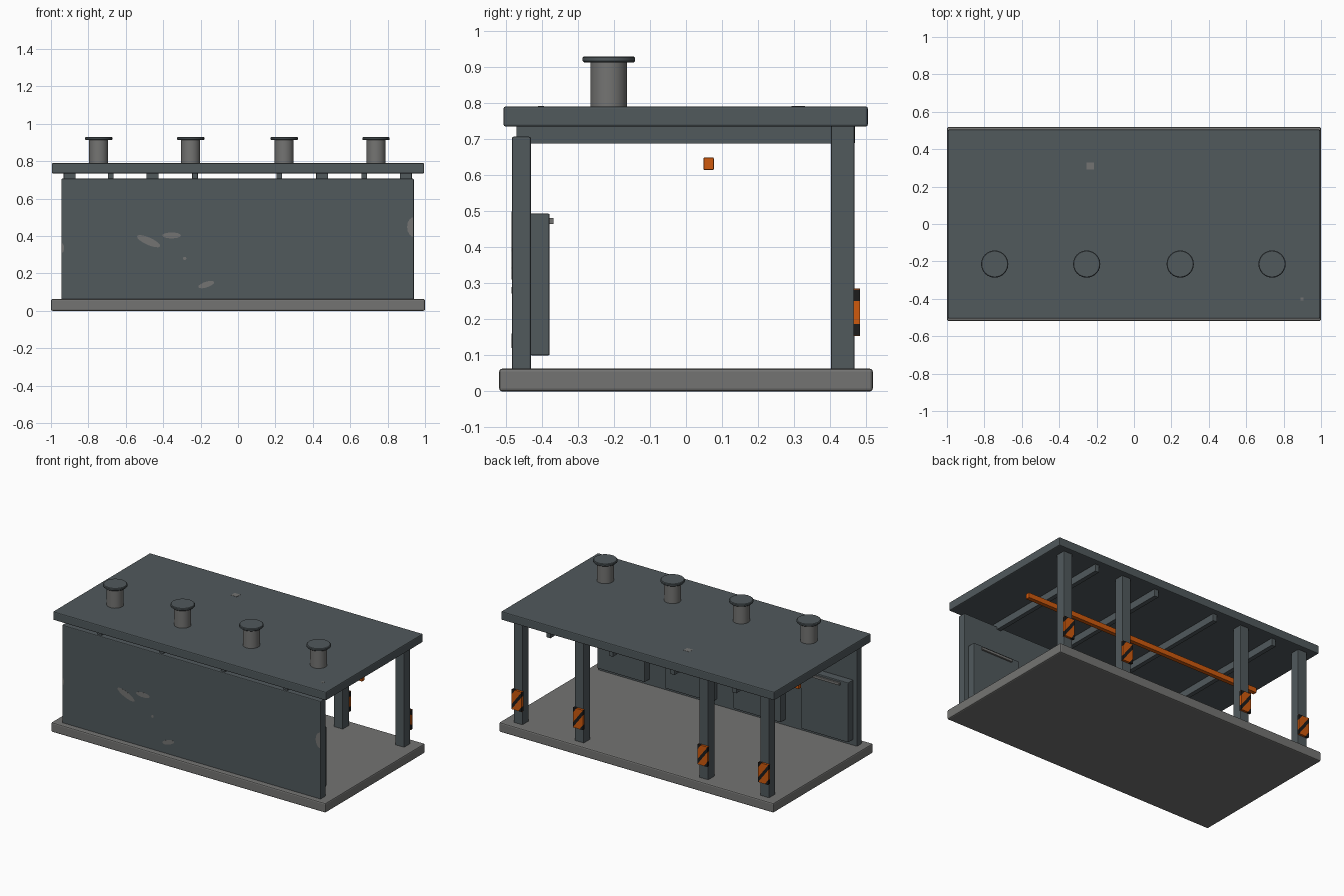
import bpy, bmesh, math
from mathutils import Vector

if "Cube" in bpy.data.objects:
    bpy.data.objects.remove(bpy.data.objects["Cube"])


def material(name, rgb):
    m = bpy.data.materials.new(name)
    m.diffuse_color = (*rgb, 1)
    m.use_nodes = True
    m.node_tree.nodes["Principled BSDF"].inputs["Base Color"].default_value = m.diffuse_color
    return m


SLATE = material("slate paint", (0.082, 0.100, 0.108))
GREY = material("bare grey metal", (0.175, 0.175, 0.170))
ORANGE = material("warning orange", (0.62, 0.10, 0.004))
BLACK = material("stripe black", (0.012, 0.012, 0.012))


def finish(bm, name, mats, bevel=0):
    bmesh.ops.recalc_face_normals(bm, faces=bm.faces)
    me = bpy.data.meshes.new(name)
    bm.to_mesh(me)
    bm.free()
    ob = bpy.data.objects.new(name, me)
    bpy.context.collection.objects.link(ob)
    for m in mats:
        me.materials.append(m)
    if bevel:
        mod = ob.modifiers.new("bevel", 'BEVEL')
        mod.width = bevel
        mod.segments = 2
    return ob


def box_mesh(lo, hi):
    bm = bmesh.new()
    bmesh.ops.create_cube(bm, size=1)
    for v in bm.verts:
        v.co = [l + (h - l) * (c + 0.5) for l, h, c in zip(lo, hi, v.co)]
    return bm


def box(name, lo, hi, mat, bevel=0):
    return finish(box_mesh(lo, hi), name, [mat], bevel)


def striped_box(name, lo, hi, normal, pitch, share):
    """Orange box cut along diagonal planes, every second band black."""
    bm = box_mesh(lo, hi)
    n = Vector(normal).normalized()
    c = (Vector(lo) + Vector(hi)) / 2
    half = pitch * share / 2
    count = int((Vector(hi) - c).length / pitch) + 1
    for k in range(-count, count + 1):
        for s in (-half, half):
            bmesh.ops.bisect_plane(bm, geom=bm.verts[:] + bm.edges[:] + bm.faces[:],
                                   plane_co=c + n * (k * pitch + s), plane_no=n)
    for f in bm.faces:
        d = (f.calc_center_median() - c).dot(n) / pitch
        f.material_index = int(abs(d - round(d)) < share / 2)
    return finish(bm, name, [ORANGE, BLACK])


def cylinder(name, x, y, z0, z1, r, mat, bevel=0):
    bm = bmesh.new()
    bmesh.ops.create_cone(bm, cap_ends=True, segments=24, radius1=r, radius2=r, depth=z1 - z0)
    bmesh.ops.translate(bm, verts=bm.verts, vec=(x, y, (z0 + z1) / 2))
    ob = finish(bm, name, [mat])
    bpy.context.view_layer.objects.active = ob
    ob.select_set(True)
    bpy.ops.object.shade_smooth_by_angle(angle=math.radians(35))
    ob.select_set(False)
    if bevel:
        mod = ob.modifiers.new("bevel", 'BEVEL')
        mod.width = bevel
        mod.limit_method = 'ANGLE'
    return ob


def worn_patch(name, x, z, rx, rz, tilt):
    """Thin elliptical chip on the front wall, clipped at the wall ends."""
    bm = bmesh.new()
    t = math.radians(tilt)
    ring = []
    for i in range(14):
        a = math.tau * i / 14
        u, w = rx * math.cos(a), rz * math.sin(a)
        px = x + u * math.cos(t) - w * math.sin(t)
        pz = z + u * math.sin(t) + w * math.cos(t)
        ring.append(bm.verts.new((max(-0.94, min(0.935, px)), -0.4835, pz)))
    f = bm.faces.new(ring)
    ext = bmesh.ops.extrude_face_region(bm, geom=[f])
    bmesh.ops.translate(bm, vec=(0, 0.002, 0),
                        verts=[v for v in ext["geom"] if isinstance(v, bmesh.types.BMVert)])
    return finish(bm, name, [GREY])


# Main slabs
box("floor_slab", (-1, -0.518, 0), (1, 0.518, 0.063), GREY, 0.008)
box("front_wall", (-0.945, -0.483, 0.055), (0.94, -0.43, 0.706), SLATE, 0.005)
box("roof_slab", (-0.995, -0.506, 0.734), (0.995, 0.504, 0.79), SLATE, 0.006)

# Roof beams
for i, x in enumerate((-0.68, -0.23, 0.22, 0.675)):
    box(f"roof_beam_{i}", (x - 0.015, -0.47, 0.687), (x + 0.015, 0.468, 0.738), SLATE, 0.002)

# Rear columns with striped warning plates
for i, x in enumerate((-0.90, -0.457, 0.45, 0.897)):
    box(f"rear_column_{i}", (x - 0.032, 0.402, 0.055), (x + 0.032, 0.467, 0.738), SLATE, 0.003)
    striped_box(f"warning_plate_{i}", (x - 0.037, 0.465, 0.154), (x + 0.037, 0.482, 0.285),
                (1, 0, 0.75), 0.058, 0.33)

# Overhead rail
box("overhead_rail", (-0.875, 0.049, 0.614), (0.87, 0.077, 0.648), ORANGE, 0.002)

# Roof vents, with lockers on the inner wall beneath them
for i, x in enumerate((-0.745, -0.253, 0.247, 0.738)):
    cylinder(f"vent_stem_{i}", x, -0.214, 0.785, 0.915, 0.051, GREY)
    cylinder(f"vent_cap_{i}", x, -0.214, 0.912, 0.929, 0.073, SLATE, 0.004)
    box(f"locker_{i}", (x - 0.172, -0.432, 0.1), (x + 0.172, -0.378, 0.493), SLATE, 0.004)
    box(f"locker_handle_{i}", (x - 0.115, -0.38, 0.464), (x + 0.115, -0.367, 0.481), GREY, 0.002)

# Worn paint on wall and roof
worn_patch("wall_chip_0", -0.478, 0.372, 0.068, 0.020, -24)
worn_patch("wall_chip_1", -0.355, 0.403, 0.050, 0.016, 0)
worn_patch("wall_chip_2", -0.17, 0.140, 0.045, 0.015, 18)
worn_patch("wall_chip_3", -0.285, 0.280, 0.009, 0.009, 0)
worn_patch("wall_chip_4", 0.938, 0.448, 0.034, 0.052, 0)
worn_patch("wall_chip_5", -0.94, 0.335, 0.010, 0.025, 0)
box("roof_chip_0", (-0.255, 0.292, 0.789), (-0.213, 0.33, 0.791), GREY)
box("roof_chip_1", (0.89, -0.41, 0.789), (0.907, -0.393, 0.791), GREY)
